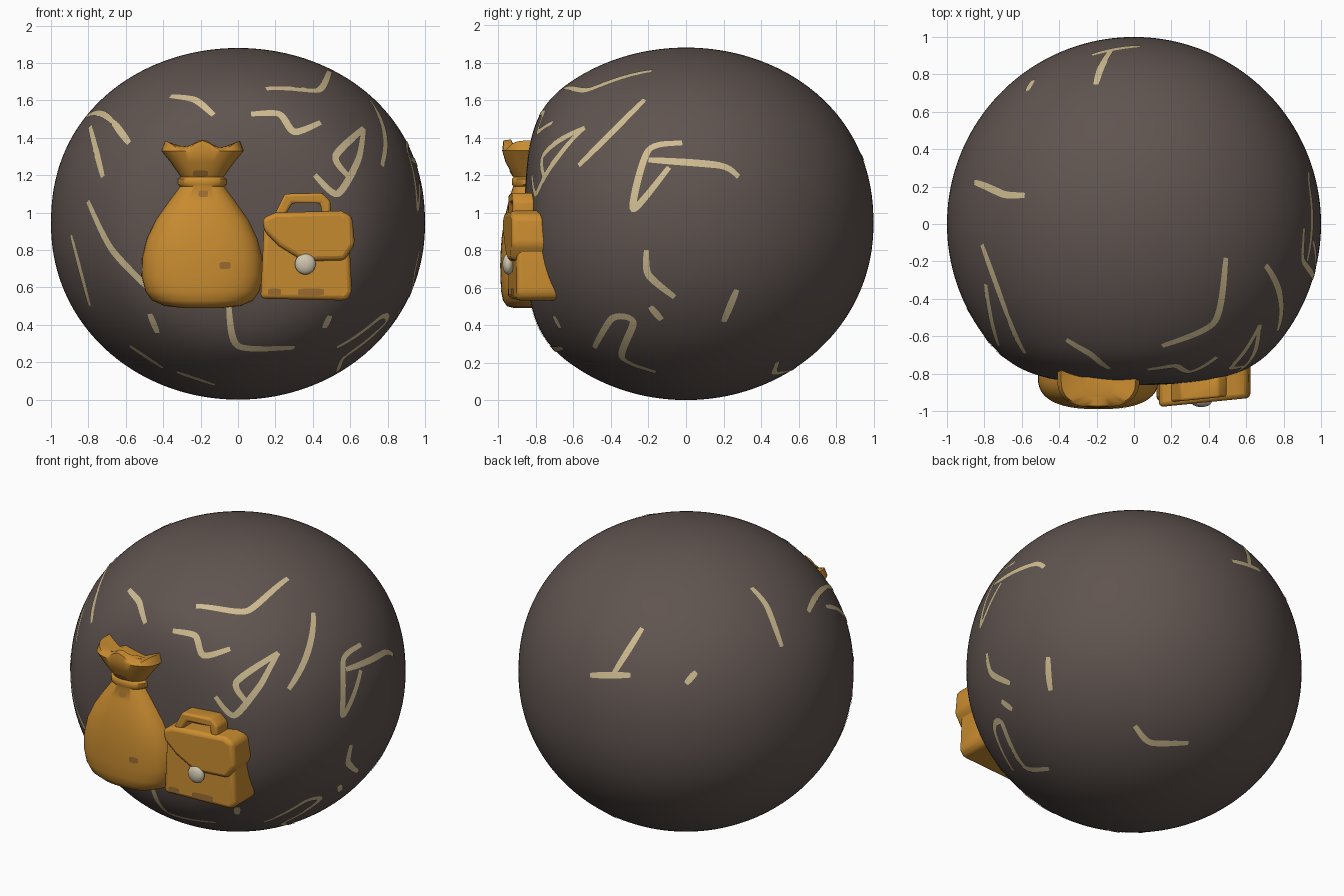
import bpy, bmesh, math
from mathutils import Vector
from mathutils.bvhtree import BVHTree

if "Cube" in bpy.data.objects:
    bpy.data.objects.remove(bpy.data.objects["Cube"])


def material(name, rgb):
    m = bpy.data.materials.new(name)
    m.diffuse_color = (*rgb, 1)
    m.use_nodes = True
    m.node_tree.nodes["Principled BSDF"].inputs["Base Color"].default_value = m.diffuse_color
    return m


STONE = material("dark stone", (0.115, 0.088, 0.079))
TAN = material("tan crack", (0.62, 0.50, 0.28))
GOLD = material("ochre gold", (0.59, 0.265, 0.03))
BROWN = material("dark ochre", (0.33, 0.15, 0.03))
CREAM = material("cream clasp", (0.62, 0.56, 0.42))


def finish(bm, name, mat, angle=60, bevel=0):
    """Turn a bmesh into a smooth-shaded object and return a surface tree."""
    bm.normal_update()
    tree = BVHTree.FromBMesh(bm)
    me = bpy.data.meshes.new(name)
    bm.to_mesh(me)
    bm.free()
    me.materials.append(mat)
    ob = bpy.data.objects.new(name, me)
    bpy.context.collection.objects.link(ob)
    if bevel:
        mod = ob.modifiers.new("soft edges", 'BEVEL')
        mod.width, mod.segments, mod.limit_method = bevel, 3, 'ANGLE'
    bpy.ops.object.select_all(action='DESELECT')
    ob.select_set(True)
    bpy.context.view_layer.objects.active = ob
    bpy.ops.object.shade_smooth_by_angle(angle=math.radians(angle))
    return tree


# Boulder: round ball, a little squat, fuller on top, softly flattened at the front
bm = bmesh.new()
bmesh.ops.create_icosphere(bm, subdivisions=6, radius=1)
for v in bm.verts:
    z = v.co.z
    v.co.z = 0.94 + 0.94 * math.copysign(abs(z) ** (0.91 if z > 0 else 0.97), z)
    if v.co.y < -0.6:
        v.co.y = -0.6 - 0.3 * math.tanh((-v.co.y - 0.6) / 0.3)
ball = finish(bm, "boulder", STONE)


def plane_axes(azimuth, elevation):
    """Right and up axes of a projection plane seen from the given direction."""
    a, e = math.radians(azimuth), math.radians(elevation)
    right = Vector((math.cos(a), math.sin(a), 0))
    toward = Vector((math.sin(a), -math.cos(a), 0))
    return right, Vector((0, 0, math.cos(e))) - toward * math.sin(e)


# Projection planes for the surface lines
PLANES = {"front": plane_axes(0, 0), "right": plane_axes(90, 0), "top": plane_axes(0, 90),
          "back_left": plane_axes(215, 25), "back_right": plane_axes(145, -25)}


def smooth_path(path, step=0.02):
    """Dense points on a smooth curve through the given 2D points."""
    p = [Vector(q) for q in path]
    p = [p[0]] + p + [p[-1]]
    out = []
    for a, b, c, d in zip(p, p[1:], p[2:], p[3:]):
        n = max(2, math.ceil((c - b).length / step))
        for j in range(n):
            t = j / n
            m0, m1 = (c - a) * 0.4, (d - b) * 0.4
            out.append(b * (2*t**3 - 3*t*t + 1) + m0 * (t**3 - 2*t*t + t)
                       + c * (3*t*t - 2*t**3) + m1 * (t**3 - t*t))
    return out + [p[-1]]


def ribbon(bm, tree, plane, path, width=0.036, lift=0.004):
    """Thin strip following a 2D path projected onto a surface."""
    right, up = PLANES[plane]
    view = right.cross(up)
    rise = Vector((0, 0, 0.94 if plane.startswith("back") else 0))
    pts = []
    for q in smooth_path(path):
        base = rise + right * q.x + up * q.y
        hit = tree.ray_cast(base + view * 4, -view)
        if hit[0] is None:
            hit = tree.find_nearest(base)
        pts.append((hit[0], hit[1]))
    rows, last = [], len(pts) - 1
    for i, (p, nrm) in enumerate(pts):
        t = pts[min(i + 1, last)][0] - pts[max(i - 1, 0)][0]
        w = width * (0.38 + 0.17 * math.sin(math.pi * i / last))
        side = nrm.cross(t).normalized() * w
        p = p + nrm * lift
        rows.append((bm.verts.new(p - side), bm.verts.new(p + side)))
    for (r0, l0), (r1, l1) in zip(rows, rows[1:]):
        bm.faces.new((r0, r1, l1, l0))


# Main tan cracks around the boulder, a few points each
CRACKS = {
    "front": [
        [(-.36, 1.62), (-.23, 1.6), (-.13, 1.52)],
        [(.07, 1.525), (.22, 1.525), (.3, 1.43), (.44, 1.48)],
        [(.67, 1.45), (.64, 1.28), (.53, 1.1), (.41, 1.2)],
        [(.67, 1.45), (.52, 1.3), (.59, 1.19)],
        [(-.79, 1.46), (-.72, 1.19)], [(-.67, 1.49), (-.58, 1.37)],
        [(-.8, 1.06), (-.67, .8), (-.43, .55)], [(-.89, .88), (-.79, .5)],
        [(-.05, .5), (0, .29), (.3, .28)],
        [(-.58, .29), (-.4, .17)], [(-.33, .15), (-.12, .08)],
        [(.49, .45), (.46, .385)], [(-.47, .46), (-.43, .36)]],
    "top": [[(.15, -.65), (.43, -.52), (.49, -.18)], [(-.81, -.11), (-.67, -.5)]],
    "right": [
        [(-.22, 1.6), (-.57, 1.25)], [(.28, 1.19), (.18, 1.25), (-.2, 1.28)],
        [(-.02, 1.37), (-.2, 1.33), (-.28, 1.02), (-.09, 1.24)],
        [(-.21, .8), (-.2, .67), (-.06, .55)],
        [(-.49, .28), (-.39, .44), (-.28, .42), (-.34, .23), (-.16, .15)],
        [(.27, .59), (.2, .42)], [(-.19, .5), (-.13, .43)]],
    "back_left": [[(-.57, -.02), (-.33, -.02)], [(-.43, -.01), (-.26, .26)],
                  [(.39, .5), (.48, .39), (.57, .15)], [(0, -.07), (.06, 0)]],
    "back_right": [[(-.05, -.4), (.05, -.49), (.28, -.48)]],
}
bm = bmesh.new()
for plane, paths in CRACKS.items():
    for path in paths:
        ribbon(bm, ball, plane, path)
finish(bm, "cracks", TAN)

# Money sack: rounded-square rings of (height, half width); depth follows width
RINGS = [(.49, .1), (.5, .2), (.53, .27), (.58, .305), (.66, .325), (.76, .322),
         (.86, .298), (.96, .25), (1.06, .18), (1.14, .12), (1.15, .133), (1.18, .133),
         (1.19, .115), (1.27, .17), (1.33, .22), (1.36, .2), (1.365, .1)]
SIDES = 48
bm = bmesh.new()
loops = []
for i, (z, hw) in enumerate(RINGS):
    loop = []
    depth = 0.19 * min(1, hw / 0.32) ** 0.45
    lean = 0.02 if i > 12 else 0
    for j in range(SIDES):
        c, n = math.cos(math.tau * j / SIDES), math.sin(math.tau * j / SIDES)
        x = hw * math.copysign(abs(c) ** 0.8, c)
        y = depth * math.copysign(abs(n) ** 0.7, n)
        wave = 0.025 * math.cos(math.tau * x / 0.21) if i > 14 else 0
        loop.append(bm.verts.new((-.19 + x, -.8 - lean + y, z + wave)))
    loops.append(loop)
for a, b in zip(loops, loops[1:]):
    for j in range(SIDES):
        n = (j + 1) % SIDES
        bm.faces.new((a[j], a[n], b[n], b[j]))
bm.faces.new(loops[0][::-1])
bm.faces.new(loops[-1])
sack = finish(bm, "money_sack", GOLD, 50)


def slab(name, outline, front, back, bevel):
    """Extruded front outline, turned slightly to follow the boulder."""
    bm = bmesh.new()
    face = bm.faces.new([bm.verts.new((x, front + (x - .37) * .1, z)) for x, z in outline])
    for v in bmesh.ops.extrude_face_region(bm, geom=[face])["geom"]:
        if isinstance(v, bmesh.types.BMVert):
            v.co.y += back - front
    bmesh.ops.recalc_face_normals(bm, faces=bm.faces)
    return finish(bm, name, GOLD, 50, bevel)


# Briefcase: body, front flap, handle and clasp
case = slab("briefcase_body", [(.14, .95), (.12, .54), (.58, .53), (.61, .57), (.59, .95)],
            -.925, -.69, .025)
slab("briefcase_flap", [(.13, .97), (.2, 1), (.55, 1.01), (.61, .98), (.625, .83),
                        (.57, .745), (.35, .74), (.22, .82), (.14, .9)], -.955, -.68, .025)
slab("briefcase_handle", [(.19, .98), (.25, 1.1), (.45, 1.105), (.495, 1.06), (.495, .98),
                          (.45, .98), (.44, 1.05), (.29, 1.05), (.25, .98)],
     -.935, -.82, .014)

bm = bmesh.new()
bmesh.ops.create_uvsphere(bm, u_segments=24, v_segments=16, radius=.056)
for v in bm.verts:
    v.co = Vector((.36, -.948, .725)) + v.co * Vector((1, .55, 1))
finish(bm, "briefcase_clasp", CREAM)

# Dark worn patches on the sack and briefcase: short level strips
bm = bmesh.new()
for tree, x, z, length in ((sack, -.1, .717, .06), (sack, -.21, 1.1, .05),
                           (sack, -.24, 1.21, .08), (case, .16, .575, .07),
                           (case, .32, .575, .14)):
    ribbon(bm, tree, "front", [(x, z), (x + length, z)], .036)
finish(bm, "worn_patches", BROWN)
